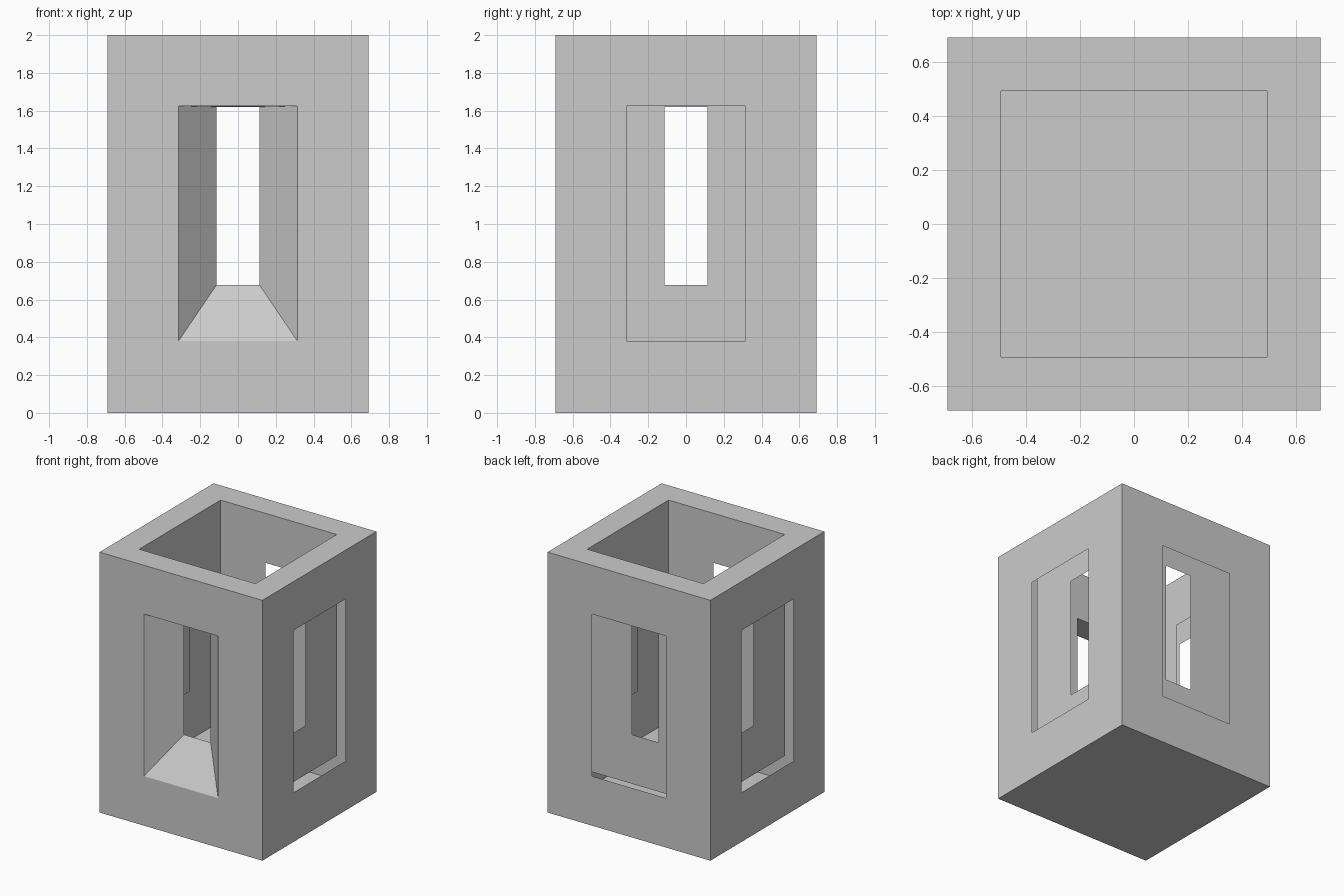
import bpy, bmesh, math
from mathutils import Matrix, Vector

if "Cube" in bpy.data.objects:
    bpy.data.objects.remove(bpy.data.objects["Cube"], do_unlink=True)

HEIGHT = 2.0
OUT, INN = 0.692, 0.494        # half widths of the outer and inner shells
FLOOR = 0.3                    # height of the inner floor
WINDOW = (0.315, 0.38, 1.625)  # half width, bottom, top
SLOT = (0.114, 0.677, 1.62)

stone = bpy.data.materials.new("plain grey")
stone.use_nodes = True
grey = (0.6, 0.6, 0.6, 1)
stone.diffuse_color = grey
stone.node_tree.nodes["Principled BSDF"].inputs["Base Color"].default_value = grey


def upright(y, half, low, high):
    """Rectangle facing the front."""
    return [Vector(p) for p in ((-half, y, low), (half, y, low), (half, y, high), (-half, y, high))]


def level(z, half):
    """Square facing up."""
    return [Vector(p) for p in ((-half, -half, z), (half, -half, z), (half, half, z), (-half, half, z))]


def face(bm, points, flip=False):
    verts = [bm.verts.new(p) for p in points]
    bm.faces.new(verts[::-1] if flip else verts)


def bridge(bm, a, b, flip=False, turn=0):
    """Band of four quads between two rectangles, turned about z."""
    rot = Matrix.Rotation(turn, 3, "Z")
    for i in range(4):
        j = (i + 1) % 4
        face(bm, [rot @ p for p in (a[i], a[j], b[j], b[i])], flip)


def finish(bm, name):
    bmesh.ops.remove_doubles(bm, verts=bm.verts, dist=0.0001)
    mesh = bpy.data.meshes.new(name)
    bm.to_mesh(mesh)
    bm.free()
    mesh.materials.append(stone)
    obj = bpy.data.objects.new(name, mesh)
    bpy.context.collection.objects.link(obj)


def shell(name, half, low, opening, inward):
    """Four pierced walls and a bottom."""
    bm = bmesh.new()
    for side in range(4):
        bridge(bm, upright(-half, half, low, HEIGHT), upright(-half, *opening),
               inward, side * math.pi / 2)
    face(bm, level(low, half), not inward)
    finish(bm, name)


# Thin outer box with windows, and the inner well with narrow slots
shell("outer_shell", OUT, 0, WINDOW, False)
shell("inner_shell", INN, FLOOR, SLOT, True)

# Flat rim joining both shells at the top
rim = bmesh.new()
bridge(rim, level(HEIGHT, OUT), level(HEIGHT, INN))
finish(rim, "top_rim")

# Splayed reveal, on the front window only
reveal = bmesh.new()
bridge(reveal, upright(-OUT, *WINDOW), upright(-INN, *SLOT))
finish(reveal, "front_window_reveal")
